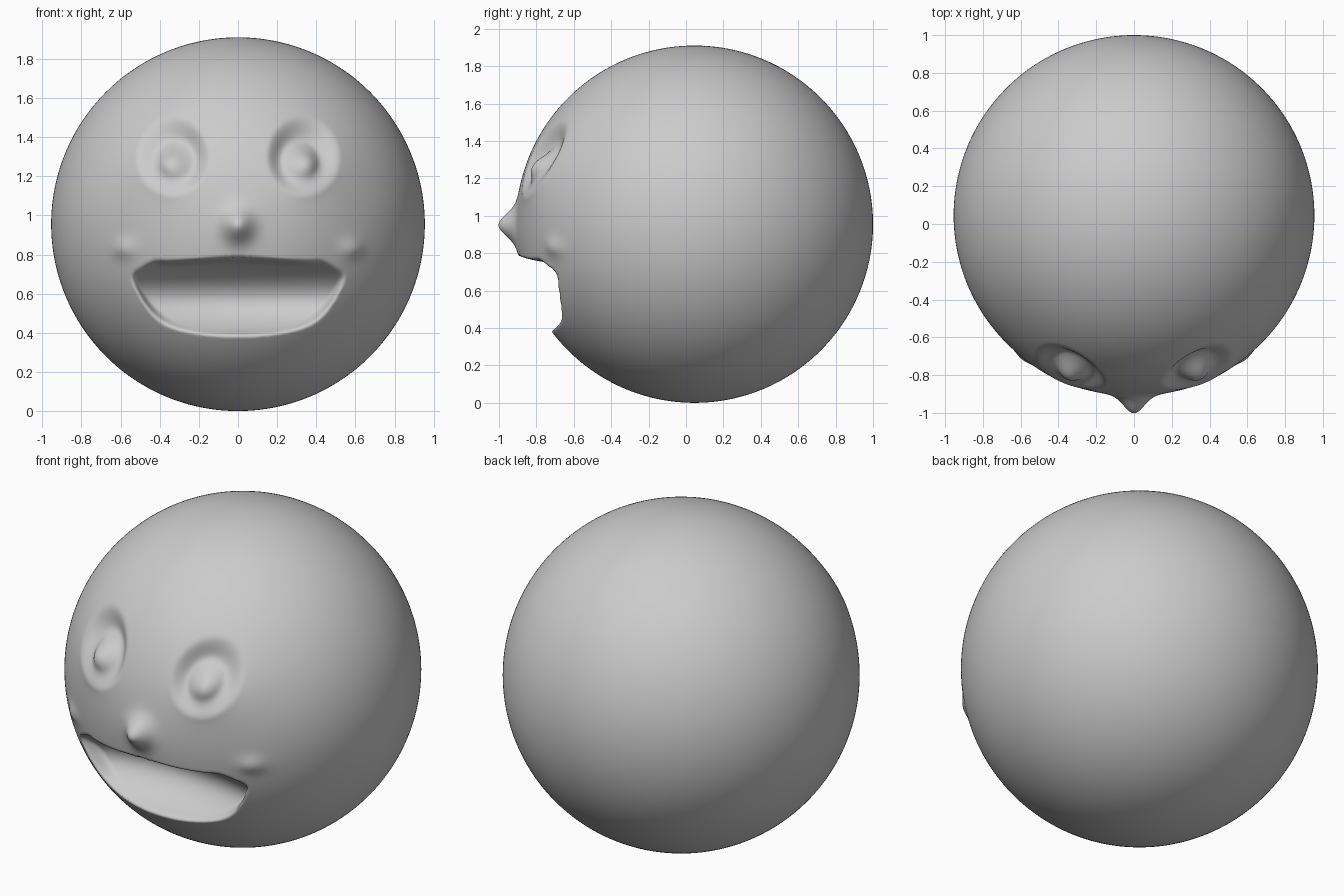
import bpy, bmesh
from math import exp, sqrt, pi
from mathutils import Matrix, Vector

if "Cube" in bpy.data.objects:
    bpy.data.objects.remove(bpy.data.objects["Cube"])

R = 0.955
CENTRE = Vector((0, 0.045, R))


def smooth(t):
    t = max(0.0, min(1.0, t))
    return t * t * (3 - 2 * t)


def bump(x, z, cx, cz, sx, sz):
    return exp(-0.5 * (((x - cx) / sx) ** 2 + ((z - cz) / sz) ** 2))


def carve_eye(ax, z):
    """Radial offset: raised surround, round socket, eyeball in the socket."""
    r = sqrt(((ax - 0.33) / 0.19) ** 2 + ((z - 1.30) / 0.215) ** 2)
    socket = -0.065 * smooth((1 - r) / 0.55)
    ball = 0.075 * bump(ax, z, 0.34, 1.25, 0.06, 0.068)
    surround = 0.02 * bump(ax, z, 0.40, 1.21, 0.13, 0.13)
    return socket + ball + surround


def mouth_mask(ax, z):
    """1 inside the grin, 0 outside, with a tight upper lip and soft lower lip."""
    upper = 0.775 - 0.015 * smooth(ax / 0.35) + 0.065 * smooth((ax - 0.36) / 0.2)
    lower = 0.355 + 0.46 * (ax / 0.6) ** 4
    return (smooth((upper + 0.015 - z) / 0.035) * smooth((z - lower) / 0.06)
            * smooth((0.61 - ax) / 0.04))


# Ball head, with the poles turned to front and back for fine facial detail
bm = bmesh.new()
bmesh.ops.create_uvsphere(bm, u_segments=256, v_segments=240, radius=R,
                          matrix=Matrix.Rotation(pi / 2, 4, 'X'))
for v in bm.verts:
    n = v.co.normalized()
    p = v.co + CENTRE
    if n.y < -0.2:
        ax, z = abs(p.x), p.z
        # Eyes
        p += n * carve_eye(ax, z)
        # Nose
        p.y -= 0.092 * bump(ax, z, 0, 0.95, 0.052, 0.056)
        # Upper lip ridge rising at the corners
        p += n * 0.018 * bump(ax, z, 0.58, 0.83, 0.04, 0.035)
        # Open mouth
        m = mouth_mask(ax, z)
        if m > 0:
            floor = -0.53 - 0.10 * (ax / 0.6) ** 2 - 5.2 * (z - 0.57) ** 2
            p.y += m * max(0.0, floor - p.y)
    v.co = p

bmesh.ops.recalc_face_normals(bm, faces=bm.faces)
for f in bm.faces:
    f.smooth = True
mesh = bpy.data.meshes.new("head")
bm.to_mesh(mesh)
bm.free()
head = bpy.data.objects.new("head", mesh)
bpy.context.collection.objects.link(head)
